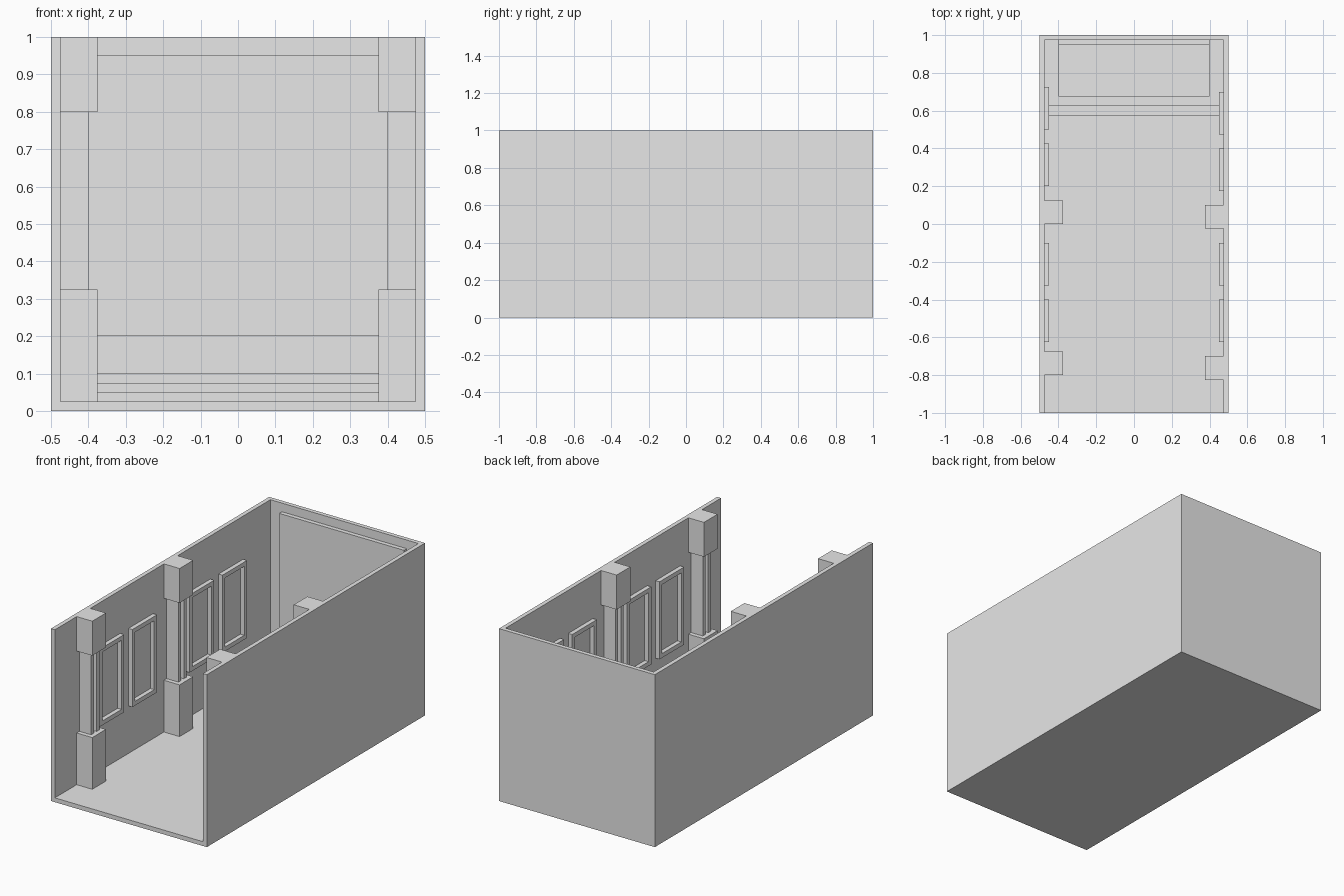
import bpy, bmesh
from mathutils import Vector

cube = bpy.data.objects.get("Cube")
if cube:
    bpy.data.objects.remove(cube)

stone = bpy.data.materials.new("pale grey stone")
stone.use_nodes = True
grey = (0.8, 0.8, 0.8, 1)
stone.diffuse_color = grey
stone.node_tree.nodes["Principled BSDF"].inputs["Base Color"].default_value = grey

T = 0.025            # wall thickness, also the module of all details
IN = 0.5 - T         # inner face of the side walls


def finish(name, bm):
    bmesh.ops.recalc_face_normals(bm, faces=bm.faces)
    mesh = bpy.data.meshes.new(name)
    bm.to_mesh(mesh)
    bm.free()
    mesh.materials.append(stone)
    obj = bpy.data.objects.new(name, mesh)
    bpy.context.collection.objects.link(obj)
    return obj


def prism(name, points, direction):
    """Extrude a closed flat outline along a direction."""
    bm = bmesh.new()
    face = bm.faces.new([bm.verts.new(p) for p in points])
    out = bmesh.ops.extrude_face_region(bm, geom=[face], use_keep_orig=True)
    moved = [v for v in out["geom"] if isinstance(v, bmesh.types.BMVert)]
    bmesh.ops.translate(bm, verts=moved, vec=Vector(direction))
    return finish(name, bm)


def box(name, x, y, z):
    x, y, z = sorted(x), sorted(y), sorted(z)
    outline = [(x[0], y[0], z[0]), (x[1], y[0], z[0]), (x[1], y[1], z[0]), (x[0], y[1], z[0])]
    return prism(name, outline, (0, 0, z[1] - z[0]))


def pillar(name, side, y0):
    """Square base and cap with a slimmer, grooved shaft between them."""
    y1 = y0 + 5 * T
    x_range = (side * IN, side * 0.375)
    box(name + "_base", x_range, (y0, y1), (T, 0.325))
    box(name + "_cap", x_range, (y0, y1), (0.8, 1))
    a, b = y0 + T, y1 - T
    outer, groove = 0.4, 0.4 + T
    section = [(IN, a), (outer, a), (outer, a + T), (groove, a + T),
               (groove, b - T), (outer, b - T), (outer, b), (IN, b)]
    prism(name + "_shaft", [(side * x, y, 0.325) for x, y in section], (0, 0, 0.475))


def wall_frame(name, side, y0):
    """Rectangular moulding standing off the side wall."""
    y1, z0, z1 = y0 + 9 * T, 0.3, 0.75
    bm = bmesh.new()
    x = side * IN
    rings = []
    for d in (0, T):
        rings.append([bm.verts.new((x, y, z)) for y, z in
                      ((y0 + d, z0 + d), (y1 - d, z0 + d), (y1 - d, z1 - d), (y0 + d, z1 - d))])
    faces = []
    for i in range(4):
        j = (i + 1) % 4
        faces.append(bm.faces.new((rings[0][i], rings[0][j], rings[1][j], rings[1][i])))
    out = bmesh.ops.extrude_face_region(bm, geom=faces, use_keep_orig=True)
    moved = [v for v in out["geom"] if isinstance(v, bmesh.types.BMVert)]
    bmesh.ops.translate(bm, verts=moved, vec=Vector((-side * T, 0, 0)))
    finish(name, bm)


# Hall shell: floor and side walls in one section, plus the end wall
shell = [(-0.5, 0), (0.5, 0), (0.5, 1), (IN, 1), (IN, T), (-IN, T), (-IN, 1), (-0.5, 1)]
prism("floor_and_side_walls", [(x, -1, z) for x, z in shell], (0, 2, 0))
box("back_wall", (-IN, IN), (1 - T, 1), (T, 1))

# Pillars and wall frames; the two sides are staggered
layout = {
    "right": (-1, (-0.8, 0), (-0.625, -0.325, 0.2, 0.5)),
    "left": (1, (-0.825, -0.025), (-0.625, -0.325, 0.175, 0.475)),
}
for label, (side, pillars, frames) in layout.items():
    for n, y in enumerate(pillars, 1):
        pillar(f"{label}_pillar_{n}", side, y)
    for n, y in enumerate(frames, 1):
        wall_frame(f"{label}_wall_frame_{n}", side, y)

# Stepped dais at the far end
for n, (half, y) in enumerate(((IN, 0.575), (IN, 0.625), (0.4, 0.675)), 1):
    box(f"dais_step_{n}", (-half, half), (y, 1 - T), (T * n, T * (n + 1)))

# Raised panel on the end wall
box("back_panel", (-0.4, 0.4), (0.95, 1 - T), (0.2, 0.95))
